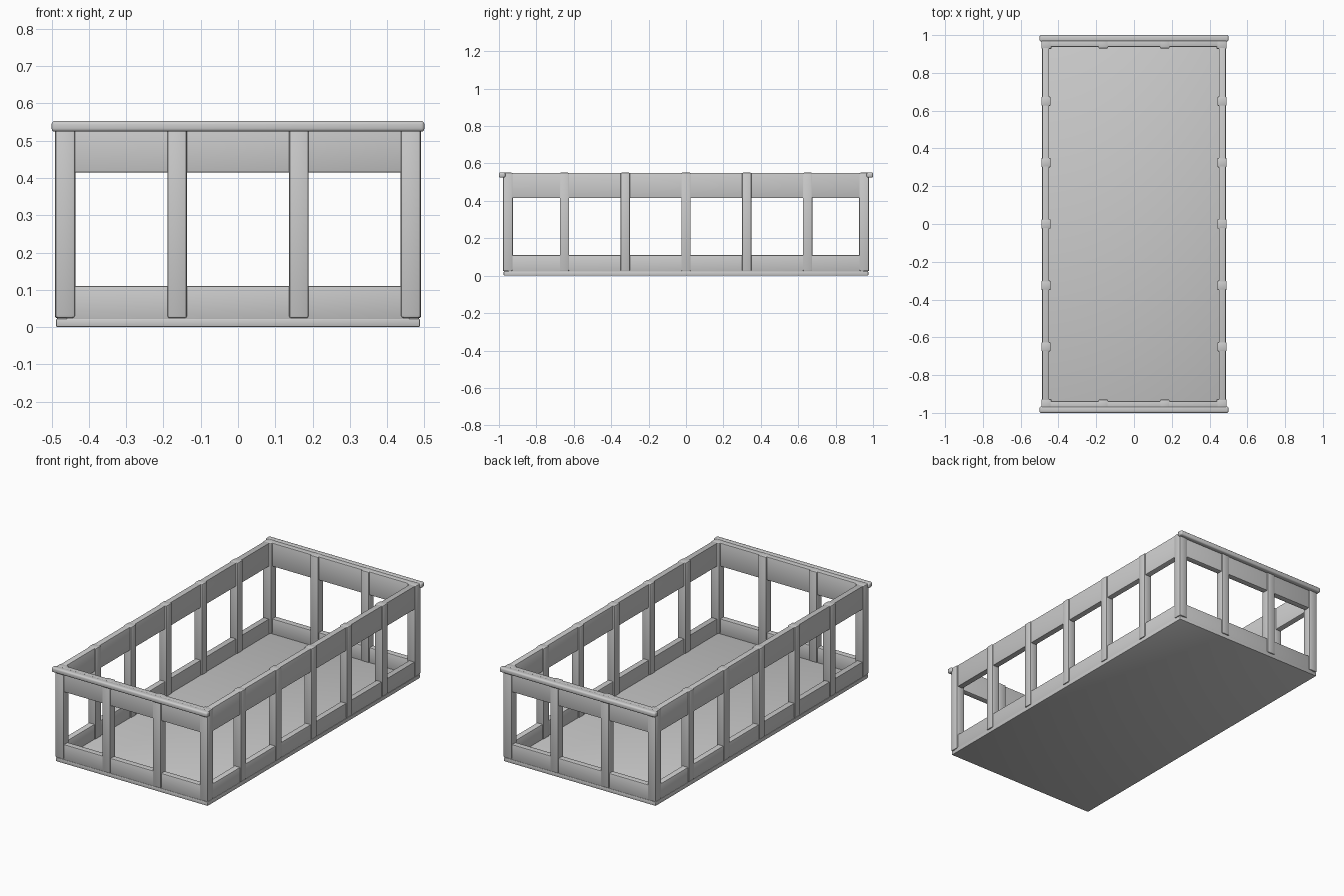
import bpy

cube = bpy.data.objects.get("Cube")
if cube:
    bpy.data.objects.remove(cube, do_unlink=True)

GREY = (0.6, 0.6, 0.6, 1.0)
grey = bpy.data.materials.new("plain grey")
grey.use_nodes = True
grey.diffuse_color = GREY
grey.node_tree.nodes["Principled BSDF"].inputs["Base Color"].default_value = GREY


def box(name, x, y, z, bevel=0.006, segments=2):
    """Rounded box given (min, max) along each axis."""
    bpy.ops.mesh.primitive_cube_add(
        size=1, location=[(a + b) / 2 for a, b in (x, y, z)])
    ob = bpy.context.object
    ob.name = name
    ob.scale = [b - a for a, b in (x, y, z)]
    bpy.ops.object.transform_apply(location=False, rotation=False, scale=True)
    ob.data.materials.append(grey)
    mod = ob.modifiers.new("rounded edges", "BEVEL")
    mod.width = bevel
    mod.segments = segments
    bpy.ops.object.modifier_apply(modifier=mod.name)
    bpy.ops.object.shade_smooth_by_angle()
    return ob


def span(sign, inner, outer):
    return tuple(sorted((sign * inner, sign * outer)))


def around(centre, half):
    return (centre - half, centre + half)


LOWER, UPPER, POST = (0.02, 0.11), (0.415, 0.55), (0.024, 0.551)

# Floor slab
box("floor", (-0.488, 0.488), (-0.975, 0.975), (0, 0.023), 0.004)

# Long sides: rails and posts
for s, side in ((1, "left"), (-1, "right")):
    for level, z in (("lower", LOWER), ("upper", UPPER)):
        box(f"{side}_{level}_rail", span(s, 0.45, 0.485), (-0.95, 0.95), z, 0.003)
    for i in range(-2, 3):
        box(f"{side}_post", span(s, 0.441, 0.491), around(i * 0.325, 0.025), POST)

# Short ends: rails, posts and rounded cap
for s, end in ((-1, "front"), (1, "back")):
    for level, z in (("lower", LOWER), ("upper", UPPER)):
        box(f"{end}_{level}_rail", (-0.46, 0.46), span(s, 0.938, 0.973), z, 0.003)
    for x in (-0.163, 0.163):
        box(f"{end}_post", around(x, 0.026), span(s, 0.929, 0.979), POST)
    box(f"{end}_cap", (-0.5, 0.5), span(s, 0.966, 1.0), (0.524, 0.553), 0.009, 3)

    # Corner posts
    for t, side in ((1, "left"), (-1, "right")):
        box(f"{end}_{side}_corner_post", span(t, 0.436, 0.491),
            span(s, 0.926, 0.979), POST, 0.008)
